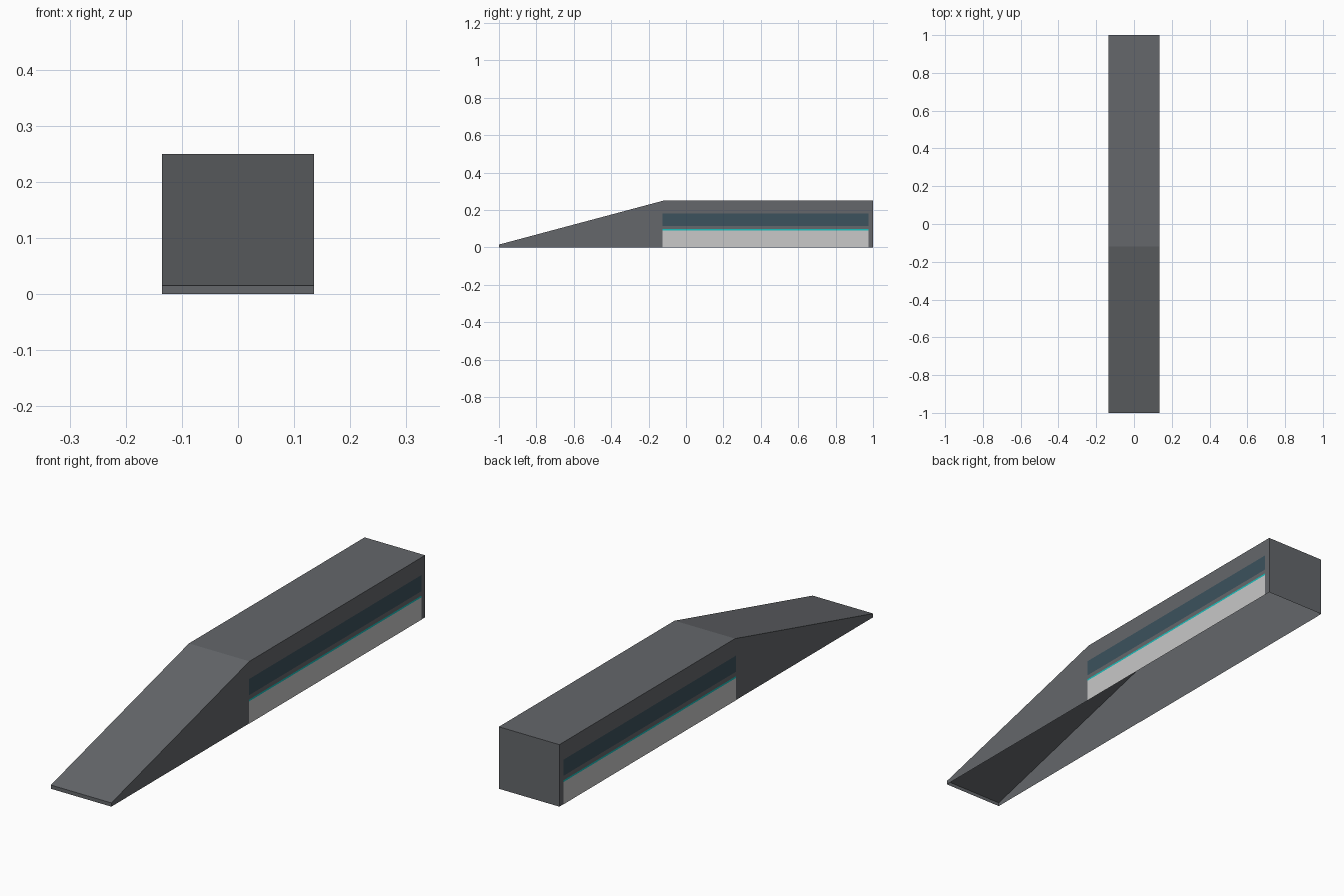
import bpy, bmesh

cube = bpy.data.objects.get("Cube")
if cube:
    bpy.data.objects.remove(cube, do_unlink=True)

HALF_W = 0.135
RIDGE_Y = -0.12
TOP_Z = 0.25


def material(name, rgb):
    m = bpy.data.materials.new(name)
    m.use_nodes = True
    m.diffuse_color = (*rgb, 1)
    m.node_tree.nodes["Principled BSDF"].inputs["Base Color"].default_value = (*rgb, 1)
    return m


grey = material("body grey", (0.128, 0.136, 0.147))
white = material("panel white", (0.58, 0.58, 0.58))
glass = material("window blue", (0.045, 0.084, 0.109))
cyan = material("stripe cyan", (0.01, 0.52, 0.50))


def add_object(name, bm, mat):
    mesh = bpy.data.meshes.new(name)
    bm.to_mesh(mesh)
    bm.free()
    mesh.materials.append(mat)
    obj = bpy.data.objects.new(name, mesh)
    bpy.context.collection.objects.link(obj)
    return obj


# Wedge-nosed body shell, open underneath
profile = [(-1, 0), (-1, 0.015), (RIDGE_Y, TOP_Z), (1, TOP_Z), (1, 0)]
bm = bmesh.new()
right = [bm.verts.new((-HALF_W, y, z)) for y, z in profile]
left = [bm.verts.new((HALF_W, y, z)) for y, z in profile]
bm.faces.new(right)
bm.faces.new(left[::-1])
for i in range(len(profile) - 1):
    bm.faces.new((right[i], left[i], left[i + 1], right[i + 1]))
# Orient the faces outward from the middle of the shell
bm.normal_update()
for f in bm.faces:
    c = f.calc_center_median()
    c.z -= TOP_Z / 3
    if f.normal.dot(c) < 0:
        f.normal_flip()
add_object("body_shell", bm, grey)


# Painted side bands, a thin plate on each side
def side_band(name, z0, z1, mat):
    for side, sign in (("left", 1), ("right", -1)):
        bm = bmesh.new()
        x = sign * (HALF_W + 0.001)
        corners = [(-0.125, z0), (0.975, z0), (0.975, z1), (-0.125, z1)]
        bm.faces.new([bm.verts.new((x, y, z)) for y, z in corners[::sign]])
        add_object(f"{side}_{name}", bm, mat)


side_band("lower_panel", 0, 0.09, white)
side_band("stripe", 0.09, 0.097, cyan)
side_band("window_band", 0.115, 0.18, glass)
